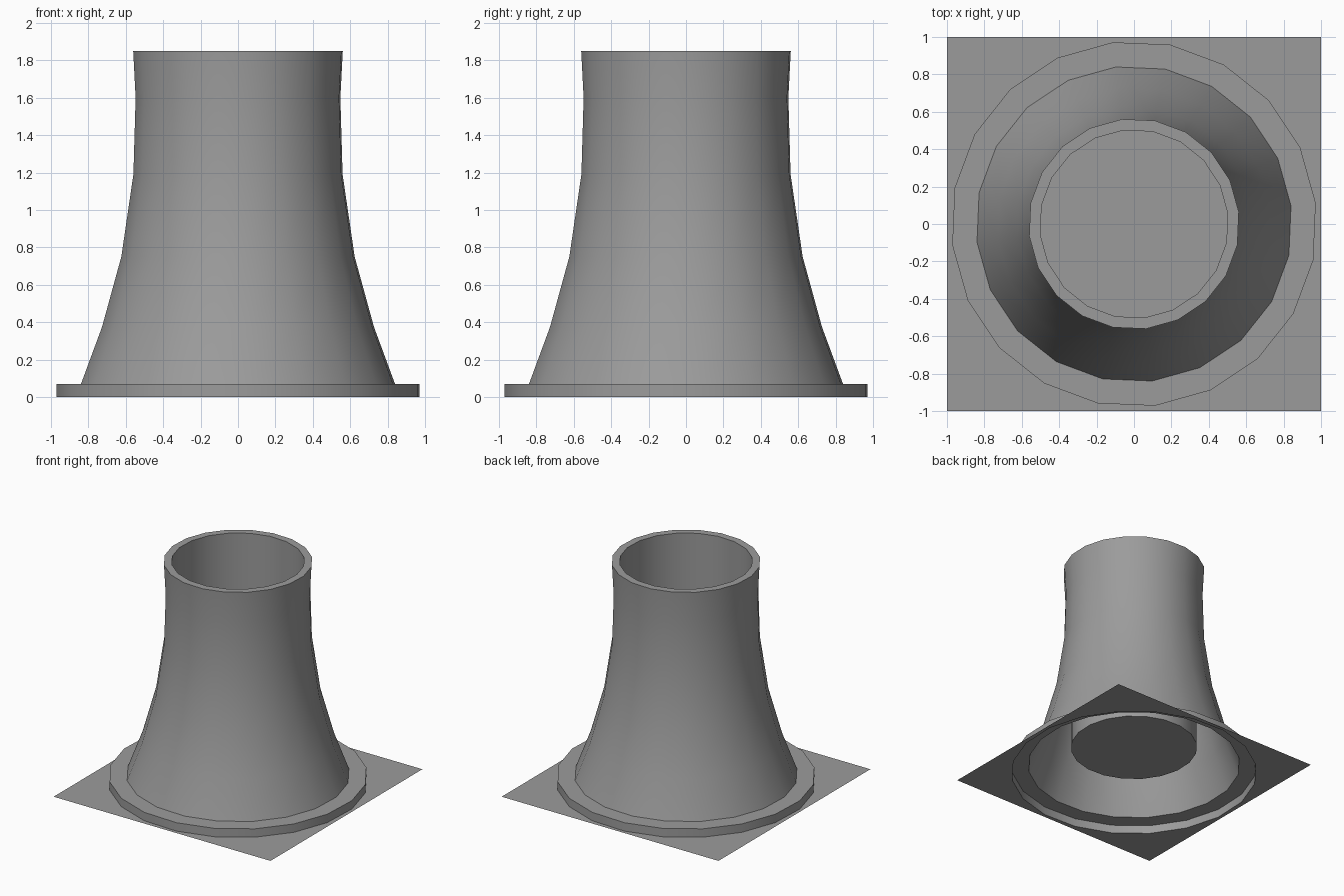
import bpy, bmesh, math

if "Cube" in bpy.data.objects:
    bpy.data.objects.remove(bpy.data.objects["Cube"])

SIDES = 20
TURN = math.radians(6.6)   # rotation of the polygon corners

concrete = bpy.data.materials.new("dark_concrete")
concrete.diffuse_color = (0.33, 0.33, 0.33, 1)
concrete.use_nodes = True
concrete.node_tree.nodes["Principled BSDF"].inputs["Base Color"].default_value = concrete.diffuse_color


def ring(bm, r, z):
    return [bm.verts.new((r * math.cos(TURN + math.tau * i / SIDES),
                          r * math.sin(TURN + math.tau * i / SIDES), z))
            for i in range(SIDES)]


def finish(bm, name):
    mesh = bpy.data.meshes.new(name)
    bm.to_mesh(mesh)
    bm.free()
    mesh.materials.append(concrete)
    obj = bpy.data.objects.new(name, mesh)
    bpy.context.collection.objects.link(obj)
    bpy.ops.object.select_all(action='DESELECT')
    obj.select_set(True)
    bpy.context.view_layer.objects.active = obj
    bpy.ops.object.shade_smooth_by_angle(angle=math.radians(30))
    return obj


def lathe(name, profile, cap_end=False):
    """Open surface of revolution through (radius, height) points."""
    bm = bmesh.new()
    rings = [ring(bm, r, z) for r, z in profile]
    for a, b in zip(rings, rings[1:]):
        for i in range(SIDES):
            j = (i + 1) % SIDES
            bm.faces.new((a[i], a[j], b[j], b[i]))
    if cap_end:
        bm.faces.new(rings[-1])
    return finish(bm, name)


# Square ground plate with a round opening under the tower
bm = bmesh.new()
square = [bm.verts.new((x, y, 0)) for x, y in ((-1, -1), (1, -1), (1, 1), (-1, 1))]
edges = []
for loop in (square, ring(bm, 0.978, 0)):
    edges += [bm.edges.new((loop[i - 1], loop[i])) for i in range(len(loop))]
bmesh.ops.triangle_fill(bm, edges=edges, use_beauty=True, normal=(0, 0, 1))
for f in bm.faces:
    f.normal_update()
    if f.normal.z < 0:
        f.normal_flip()
finish(bm, "ground_plate")

# Low raised ring around the foot
lathe("base_ring", [(0.978, 0), (0.978, 0.07), (0.845, 0.07)])

# Flared outer shell, with the flat rim at the top
lathe("tower_shell", [(0.845, 0.07), (0.732, 0.374), (0.628, 0.75), (0.563, 1.19),
                      (0.551, 1.6), (0.564, 1.85), (0.504, 1.85)])

# Straight inner shaft with a closed floor
lathe("inner_shaft", [(0.504, 1.85), (0.504, 0.23)], cap_end=True)
